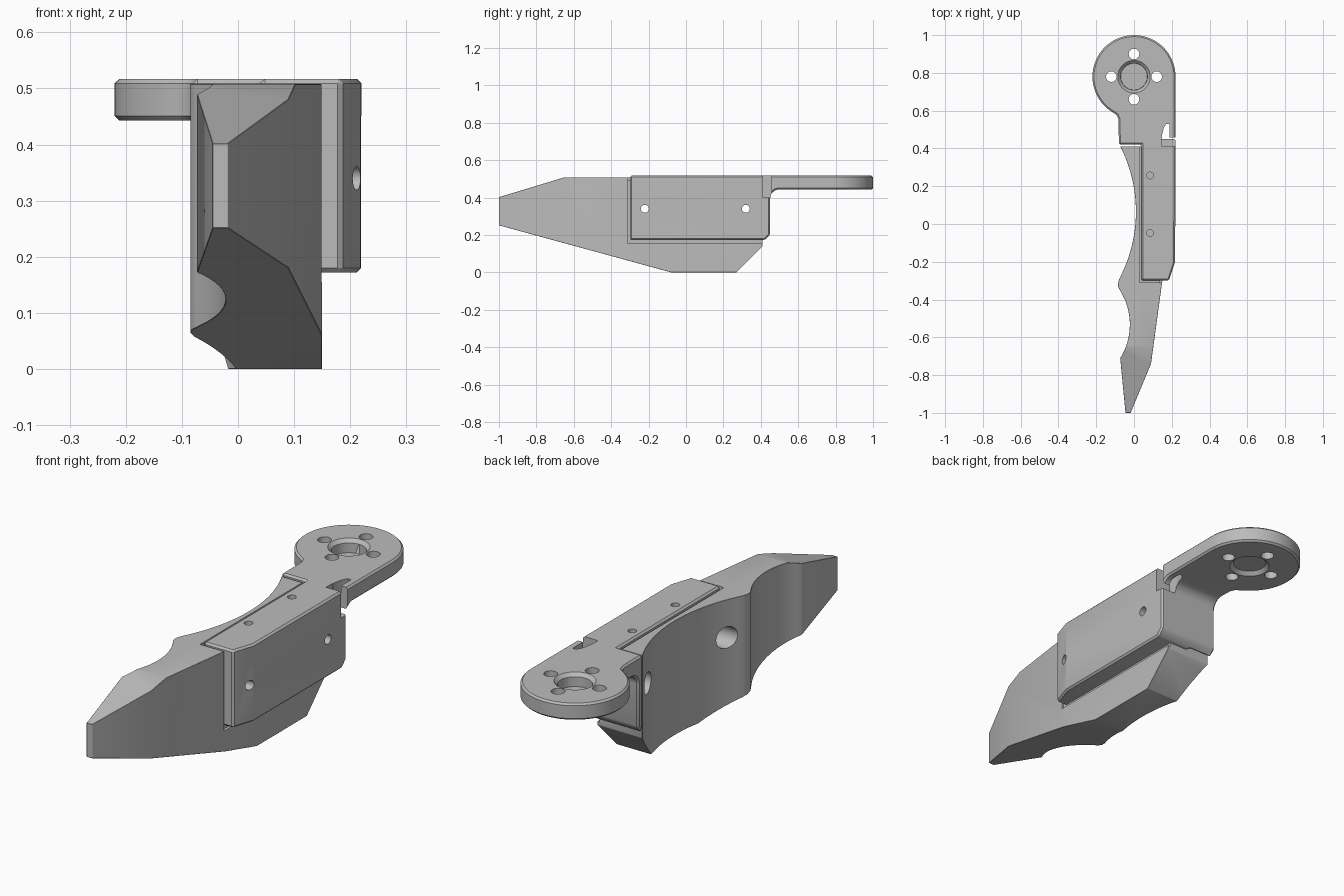
import bpy, bmesh
from math import radians, cos, sin, atan2, pi
from mathutils import Vector, Matrix

old = bpy.data.objects.get("Cube")
if old:
    bpy.data.objects.remove(old, do_unlink=True)

grey = bpy.data.materials.new("light_grey")
grey.use_nodes = True
grey.diffuse_color = (0.5, 0.5, 0.5, 1)
grey.node_tree.nodes["Principled BSDF"].inputs["Base Color"].default_value = (0.5, 0.5, 0.5, 1)


def finish(bm, name):
    bmesh.ops.recalc_face_normals(bm, faces=bm.faces)
    mesh = bpy.data.meshes.new(name)
    bm.to_mesh(mesh)
    bm.free()
    mesh.materials.append(grey)
    obj = bpy.data.objects.new(name, mesh)
    bpy.context.collection.objects.link(obj)
    return obj


def prism(name, outline, low, high, axis="z"):
    """Extrude an outline: (x, y) along z, or (y, z) along x."""
    bm = bmesh.new()
    place = (lambda a, b: (a, b, low)) if axis == "z" else (lambda a, b: (low, a, b))
    face = bm.faces.new([bm.verts.new(place(a, b)) for a, b in outline])
    out = bmesh.ops.extrude_face_region(bm, geom=[face])
    step = Vector((0, 0, high - low)) if axis == "z" else Vector((high - low, 0, 0))
    bmesh.ops.translate(bm, vec=step, verts=[v for v in out["geom"] if isinstance(v, bmesh.types.BMVert)])
    return finish(bm, name)


def box(x0, x1, y0, y1, z0, z1):
    return prism("box_cutter", [(x0, y0), (x1, y0), (x1, y1), (x0, y1)], z0, z1)


def bore(start, end, r0, r1=None):
    """Round cutter running from start to end."""
    a, b = Vector(start), Vector(end)
    bm = bmesh.new()
    turn = (b - a).to_track_quat("Z", "Y").to_matrix().to_4x4()
    bmesh.ops.create_cone(bm, cap_ends=True, segments=32, radius1=r0, radius2=r1 or r0,
                          depth=(b - a).length, matrix=Matrix.Translation((a + b) / 2) @ turn)
    return finish(bm, "bore_cutter")


def arc(p0, pm, p1, n):
    """Points on the circle through three points."""
    (ax, ay), (bx, by), (cx, cy) = p0, pm, p1
    d = 2 * (ax * (by - cy) + bx * (cy - ay) + cx * (ay - by))
    a2, b2, c2 = ax * ax + ay * ay, bx * bx + by * by, cx * cx + cy * cy
    ux = (a2 * (by - cy) + b2 * (cy - ay) + c2 * (ay - by)) / d
    uy = (a2 * (cx - bx) + b2 * (ax - cx) + c2 * (bx - ax)) / d
    r = ((ax - ux) ** 2 + (ay - uy) ** 2) ** 0.5
    t0, t1 = atan2(ay - uy, ax - ux), atan2(cy - uy, cx - ux)
    sweep = (t1 - t0 + pi) % (2 * pi) - pi
    return [(ux + r * cos(t0 + sweep * i / n), uy + r * sin(t0 + sweep * i / n)) for i in range(n + 1)]


def bake(obj):
    graph = bpy.context.evaluated_depsgraph_get()
    mesh = bpy.data.meshes.new_from_object(obj.evaluated_get(graph))
    obj.modifiers.clear()
    obj.data = mesh


def combine(obj, cutter, operation="DIFFERENCE"):
    mod = obj.modifiers.new("cut", "BOOLEAN")
    mod.object, mod.operation, mod.solver = cutter, operation, "EXACT"
    bake(obj)


def chamfer(obj, width):
    mod = obj.modifiers.new("chamfer", "BEVEL")
    mod.width, mod.segments = width, 1
    mod.limit_method, mod.angle_limit = "ANGLE", radians(28)
    bake(obj)


def cut_all(obj, cutters):
    for cutter in cutters:
        combine(obj, cutter)


def discard(cutters):
    for cutter in cutters:
        bpy.data.objects.remove(cutter, do_unlink=True)


# Finger body: plan outline with two scooped grips, trimmed by the side profile
plan = [(-0.045, -1), (-0.018, -1), (0.09, -0.74), (0.15, -0.3), (0.15, 0.41)]
plan += arc((-0.072, 0.41), (0.01, 0.05), (-0.078, -0.29), 24)
plan += [(-0.085, -0.315), (-0.083, -0.335)]
plan += arc((-0.075, -0.35), (-0.022, -0.53), (-0.073, -0.71), 16)
body = prism("finger_body", plan, -0.1, 0.7)
side = [(-1.05, 0.265), (-0.08, 0), (0.27, 0), (0.41, 0.14), (0.5, 0.14),
        (0.5, 0.508), (-0.65, 0.508), (-1.05, 0.387)]
trim = prism("body_trim", side, -0.5, 0.5, "x")
combine(body, trim, "INTERSECT")
chamfer(body, 0.009)

# Mounting bracket: ring, neck, top plate, side plate and back wall in one piece
ring_y, ring_r = 0.78, 0.22
plate = [(0.04, -0.3), (0.185, -0.3), (0.218, -0.2)]
plate += [(ring_r * cos(radians(a)), ring_y + ring_r * sin(radians(a))) for a in range(0, 241, 6)]
plate += [(-0.091, 0.577), (-0.082, 0.555), (-0.08, 0.42), (0.04, 0.42)]
bracket = prism("mounting_bracket", plate, 0, 0.7)
fillet = arc((0.45, 0.395), (0.464, 0.429), (0.498, 0.443), 6)
shape = [(-0.4, 0.172), (0.42, 0.172), (0.45, 0.202)] + fillet
shape += [(1.1, 0.443), (1.1, 0.517), (-0.4, 0.517)]
trim_two = prism("bracket_trim", shape, -0.5, 0.5, "x")
combine(bracket, trim_two, "INTERSECT")
chamfer(bracket, 0.008)

# Clearance grooves in the body around the bracket
grooves = [box(0.138, 0.3, -0.31, 0.5, 0.155, 0.7), box(0.03, 0.3, -0.31, 0.5, 0.49, 0.7)]
cut_all(body, grooves)

# Cross bolts through both parts, counterbored on the grip side
bolts = [bore((-0.4, y, 0.34), (0.4, y, 0.34), 0.021) for y in (-0.22, 0.32)]
counterbores = [bore((-0.4, y, 0.34), (0.03, y, 0.34), 0.048) for y in (-0.22, 0.32)]
cut_all(body, bolts + counterbores)
cut_all(bracket, bolts)

# Blind screw holes in the top plate
screws = [bore((0.085, y, 0.44), (0.085, y, 0.6), 0.018) for y in (-0.047, 0.257)]
cut_all(body, screws)
cut_all(bracket, screws)

# Ring bore with chamfered rims and four bolt holes
ring_holes = [bore((0, ring_y, 0.3), (0, ring_y, 0.7), 0.071),
              bore((0, ring_y, 0.501), (0, ring_y, 0.521), 0.07, 0.09),
              bore((0, ring_y, 0.459), (0, ring_y, 0.439), 0.07, 0.09)]
for dx, dy in ((1, 0), (0, 1), (-1, 0), (0, -1)):
    x, y = 0.12 * dx, ring_y + 0.12 * dy
    ring_holes.append(bore((x, y, 0.3), (x, y, 0.7), 0.028))
cut_all(bracket, ring_holes)

# Notch and relief slot at the neck
slot = [(0.145, 0.43), (0.187, 0.43), (0.187, 0.53), (0.17, 0.53), (0.158, 0.51), (0.148, 0.47)]
notch = [box(0.145, 0.3, 0.412, 0.458, 0.4, 0.7), prism("slot_cutter", slot, 0.4, 0.7)]
cut_all(bracket, notch)

discard([trim, trim_two] + grooves + bolts + counterbores + screws + ring_holes + notch)

for obj in (body, bracket):
    bpy.ops.object.select_all(action="DESELECT")
    obj.select_set(True)
    bpy.context.view_layer.objects.active = obj
    bpy.ops.object.shade_smooth_by_angle(angle=radians(25))
